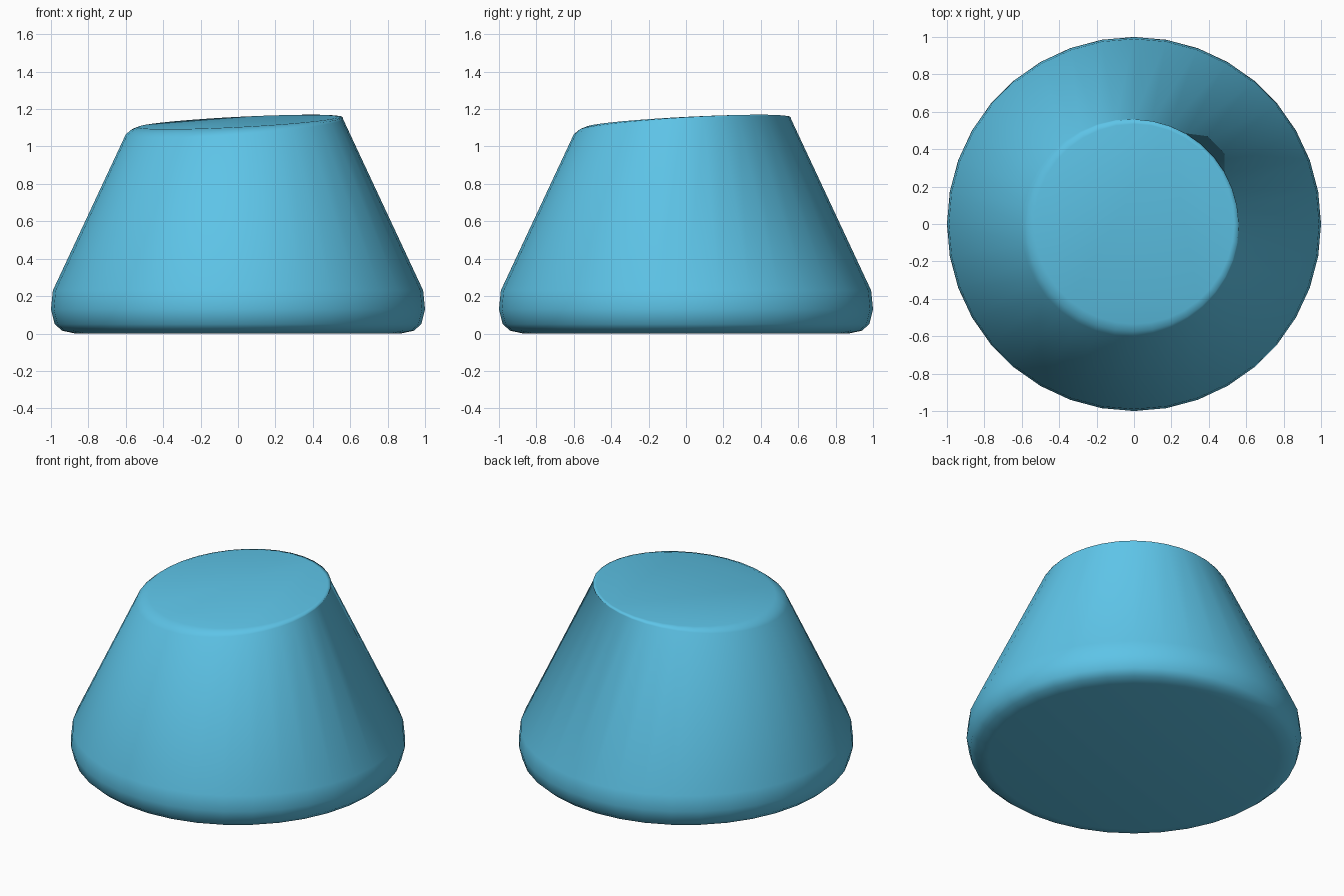
import bpy, bmesh, math

if "Cube" in bpy.data.objects:
    bpy.data.objects.remove(bpy.data.objects["Cube"])

SEGS = 36
angles = [2 * math.pi * i / SEGS for i in range(SEGS)]
bm = bmesh.new()


def ring(radius, height, tilt=0.0, taper=0.0):
    """Ring on a plane rising towards +x +y; taper keeps it on the cone wall."""
    out = []
    for a in angles:
        k = math.cos(a) + math.sin(a)
        r = radius / (1 + taper * tilt * k)
        out.append(bm.verts.new((r * math.cos(a), r * math.sin(a), height + tilt * r * k)))
    return out


# Rounded foot, straight tapered wall, softened slanted top
rings = [ring(r, z) for r, z in
         [(0.87, 0.0), (0.94, 0.015), (0.98, 0.05), (1.0, 0.13), (0.99, 0.23)]]
rings.append(ring(0.58, 1.1075, 0.072, 0.467))
rings.append(ring(0.567, 1.122, 0.061, 0.2))
rings.append(ring(0.535, 1.131, 0.051))

for low, high in zip(rings, rings[1:]):
    for i in range(SEGS):
        j = (i + 1) % SEGS
        bm.faces.new((low[i], low[j], high[j], high[i]))
bm.faces.new(rings[0][::-1])
bm.faces.new(rings[-1])
for f in bm.faces:
    f.smooth = True

mesh = bpy.data.meshes.new("tapered_body")
bm.to_mesh(mesh)
bm.free()
body = bpy.data.objects.new("tapered_body", mesh)
bpy.context.collection.objects.link(body)

mat = bpy.data.materials.new("sky_blue")
mat.diffuse_color = (0.11, 0.55, 0.8, 1)
mat.use_nodes = True
mat.node_tree.nodes["Principled BSDF"].inputs["Base Color"].default_value = mat.diffuse_color
mesh.materials.append(mat)
